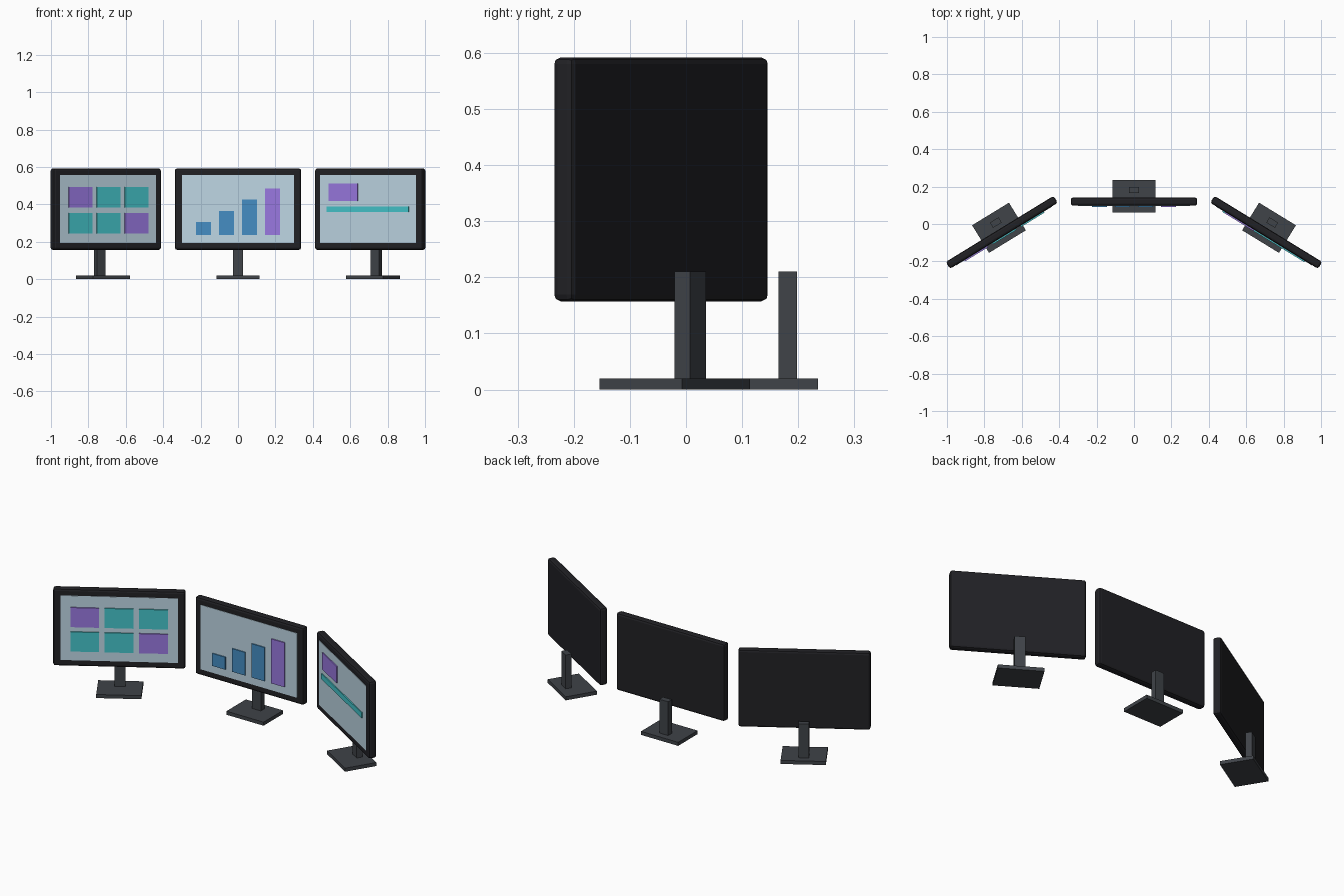
import bpy
import bmesh
from math import radians
from mathutils import Matrix

if "Cube" in bpy.data.objects:
    bpy.data.objects.remove(bpy.data.objects["Cube"])


def material(name, rgb):
    m = bpy.data.materials.new(name)
    m.diffuse_color = (*rgb, 1)
    m.use_nodes = True
    m.node_tree.nodes["Principled BSDF"].inputs["Base Color"].default_value = m.diffuse_color
    return m


CASE = material("case_black", (0.015, 0.015, 0.018))
STAND = material("stand_grey", (0.05, 0.056, 0.065))
GLASS = material("screen_pale_blue", (0.52, 0.68, 0.78))
TEAL = material("tile_teal", (0.06, 0.56, 0.60))
PURPLE = material("tile_purple", (0.32, 0.19, 0.75))
BLUE = material("bar_blue", (0.06, 0.27, 0.55))

CZ = 0.3745        # height of the panel centre


def box(name, size, loc, mat, frame, bevel=0.0):
    """Box in a monitor's local frame, optionally with rounded edges."""
    bm = bmesh.new()
    bmesh.ops.create_cube(bm, size=1)
    bmesh.ops.scale(bm, vec=size, verts=bm.verts)
    bmesh.ops.translate(bm, vec=loc, verts=bm.verts)
    me = bpy.data.meshes.new(name)
    bm.to_mesh(me)
    bm.free()
    me.materials.append(mat)
    ob = bpy.data.objects.new(name, me)
    ob.matrix_world = frame
    bpy.context.collection.objects.link(ob)
    if bevel:
        mod = ob.modifiers.new("rounded_edges", "BEVEL")
        mod.width = bevel
        mod.segments = 2
    return ob


def graphic(name, width, height, x, z, mat, frame):
    """Raised block on the screen."""
    box(name, (width, 0.010, height), (x, -0.0245, z), mat, frame)


def monitor(side, x, y, angle):
    """Panel, screen and stand; returns the local frame."""
    frame = Matrix.Translation((x, y, 0)) @ Matrix.Rotation(radians(angle), 4, "Z")
    box(side + "_panel", (0.676, 0.043, 0.435), (0, 0, CZ), CASE, frame, 0.012)
    box(side + "_screen", (0.60, 0.006, 0.363), (0, -0.0205, CZ), GLASS, frame)
    box(side + "_post", (0.054, 0.033, 0.19), (0, 0.061, 0.115), STAND, frame)
    box(side + "_base", (0.231, 0.173, 0.02), (0, 0.0285, 0.01), STAND, frame)
    return frame


left = monitor("left", -0.707, -0.0445, 31.5)
centre = monitor("centre", 0, 0.12, 0)
right = monitor("right", 0.707, -0.0445, -31.5)

# centre screen: rising bar chart
for i in range(4):
    h = 0.07 + 0.06 * i
    graphic(f"chart_bar_{i}", 0.081, h, -0.184 + 0.1227 * i, 0.235 + h / 2,
            PURPLE if i == 3 else BLUE, centre)

# left screen: grid of tiles
for row in range(2):
    for col in range(3):
        mat = PURPLE if (row, col) in ((1, 0), (0, 2)) else TEAL
        graphic(f"tile_{row}_{col}", 0.147, 0.11, (col - 1) * 0.176,
                0.30 + 0.137 * row, mat, left)

# right screen: header block and divider line
graphic("header_block", 0.182, 0.094, -0.152, 0.464, PURPLE, right)
graphic("divider_line", 0.515, 0.03, 0, 0.373, TEAL, right)
